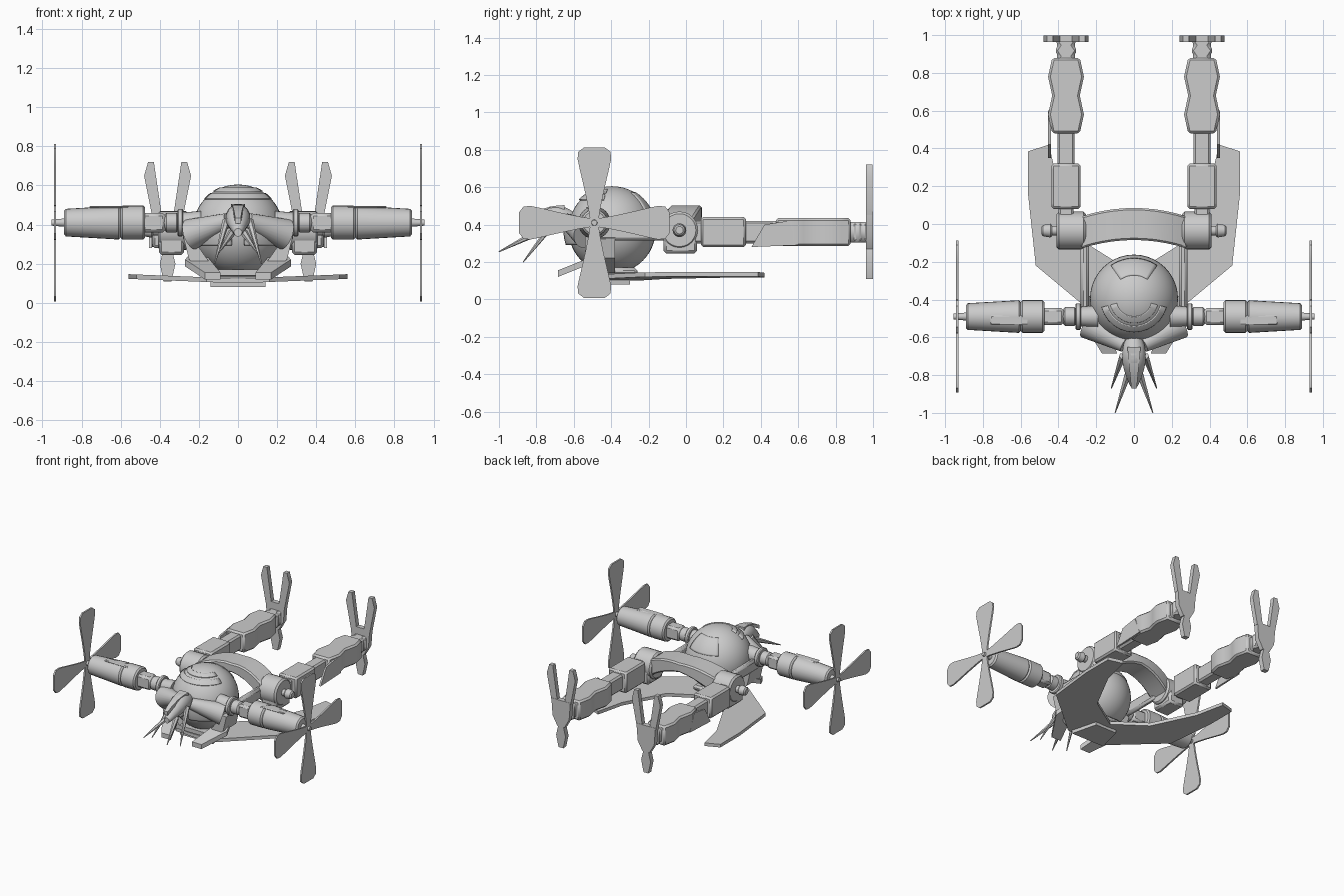
import bpy, bmesh
from math import sin, cos, pi, radians
from mathutils import Vector, Matrix

old = bpy.data.objects.get("Cube")
if old:
    bpy.data.objects.remove(old, do_unlink=True)

GREY = (.6, .6, .6, 1)
grey = bpy.data.materials.new("plain grey")
grey.use_nodes = True
grey.diffuse_color = GREY
grey.node_tree.nodes["Principled BSDF"].inputs["Base Color"].default_value = GREY

# Main anchor points, on the model's left where parts are paired
BODY, BODY_RADIUS = Vector((0, -.395, .372)), .233
ENGINE = Vector((0, -.49, .41))
HIP = Vector((0, -.035, .37))
LIMB = Vector((.36, 0, .36))
HAND_BACK = .963


def finish(name, bm, paired=True, bevel=0):
    """Turn a bmesh into a smooth-shaded object, mirrored when paired."""
    bmesh.ops.recalc_face_normals(bm, faces=bm.faces)
    mesh = bpy.data.meshes.new(name)
    bm.to_mesh(mesh)
    bm.free()
    mesh.materials.append(grey)
    ob = bpy.data.objects.new(name, mesh)
    bpy.context.collection.objects.link(ob)
    bpy.ops.object.select_all(action='DESELECT')
    ob.select_set(True)
    bpy.context.view_layer.objects.active = ob
    bpy.ops.object.shade_smooth_by_angle(angle=radians(35))
    if bevel:
        mod = ob.modifiers.new("Bevel", 'BEVEL')
        mod.width = bevel
        mod.limit_method = 'ANGLE'
        mod.angle_limit = radians(50)
    if paired:
        ob.modifiers.new("Mirror", 'MIRROR').use_mirror_merge = False
    return ob


def tube(name, start, end, start_radius, end_radius, sides=24, bevel=0):
    """Tapered cylinder between two points."""
    start, end = Vector(start), Vector(end)
    along = end - start
    turn = along.to_track_quat('Z', 'Y').to_matrix().to_4x4()
    bm = bmesh.new()
    bmesh.ops.create_cone(bm, cap_ends=True, segments=sides, radius1=start_radius,
                          radius2=end_radius, depth=along.length,
                          matrix=Matrix.Translation((start + end) / 2) @ turn)
    finish(name, bm, True, bevel)


def spindle(name, hub, inner, outer, inner_radius, outer_radius, bevel=0):
    """Tube running sideways through a hub."""
    tube(name, hub + Vector((inner, 0, 0)), hub + Vector((outer, 0, 0)),
         inner_radius, outer_radius, bevel=bevel)


def box(name, centre, size, paired=True):
    """Block with bevelled edges."""
    bm = bmesh.new()
    bmesh.ops.create_cube(bm, matrix=Matrix.Translation(centre) @ Matrix.Diagonal((*size, 1)))
    finish(name, bm, paired, .015)


def loft(name, axis, rule, steps, sides, paired=True, bevel=0):
    """Skin elliptical or square rings; rule(t) gives a centre and half sizes."""
    bm = bmesh.new()
    rings = []
    for step in range(steps + 1):
        centre, wide, high = rule(step / steps)
        ring = []
        for k in range(sides):
            angle = 2 * pi * (k + .5) / sides
            a, b = wide * cos(angle), high * sin(angle)
            ring.append(bm.verts.new(Vector(centre) + Vector((a, 0, b) if axis == 'y' else (0, a, b))))
        rings.append(ring)
    for near, far in zip(rings, rings[1:]):
        for k in range(sides):
            j = (k + 1) % sides
            bm.faces.new((near[k], near[j], far[j], far[k]))
    bm.faces.new(rings[0])
    bm.faces.new(rings[-1])
    finish(name, bm, paired, bevel)


def prism(name, outline, place, push, paired=True):
    """Place a flat outline in space and extrude it."""
    bm = bmesh.new()
    face = bm.faces.new([bm.verts.new(place(a, b)) for a, b in outline])
    made = bmesh.ops.extrude_face_region(bm, geom=[face])["geom"]
    moved = [v for v in made if isinstance(v, bmesh.types.BMVert)]
    bmesh.ops.translate(bm, vec=push, verts=moved)
    finish(name, bm, paired)


def both_sides(points):
    """Complete a symmetrical outline from its right half."""
    return points + [(-a, b) for a, b in reversed(points)]


def shell(name, turn_from, turn_to, low, high, lift, paired=False):
    """Raised patch on the round body, in degrees from the front and the equator."""
    steps = 12
    bm = bmesh.new()
    bmesh.ops.create_grid(bm, x_segments=steps, y_segments=steps, size=.5)
    for v in bm.verts:
        turn = radians(turn_from + (turn_to - turn_from) * (v.co.x + .5))
        rise = radians(low + (high - low) * (v.co.y + .5))
        out = Vector((sin(turn) * cos(rise), -cos(turn) * cos(rise), sin(rise)))
        v.co = BODY + out * (BODY_RADIUS + lift)
    mod = finish(name, bm, paired).modifiers.new("Solidify", 'SOLIDIFY')
    mod.thickness = lift + .01


# Round body with raised panels
bm = bmesh.new()
bmesh.ops.create_uvsphere(bm, u_segments=40, v_segments=24, radius=BODY_RADIUS,
                          matrix=Matrix.Translation(BODY))
finish("round_body", bm, False)
shell("front_crest", -75, 75, 42, 52, .007)
shell("upper_crest", -75, 75, 57, 66, .006)
shell("rear_hatch", 145, 215, 25, 58, .004)
shell("cheek_cowl", 8, 62, -18, 12, .03, True)
tube("cheek_tube", (.24, -.53, .35), (.05, -.64, .42), .08, .04)


# Head with pointed feelers
def head_shape(t):
    swell = sin(pi * (.25 + .65 * t))
    return (0, -.6 - .26 * t, .42 + .04 * sin(pi * t) - .06 * t), .065 * swell, .07 * swell


loft("head", 'y', head_shape, 6, 12, False)
loft("head_brow", 'y', lambda t: ((0, -.65 - .22 * t, .49 - .07 * t * t), .05 - .03 * t, .02),
     4, 4, False)
tube("long_feeler", (.03, -.79, .36), (.1, -1, .255), .02, .003, 6)
tube("short_feeler", (.06, -.7, .42), (.12, -.87, .2), .02, .003, 6)

# Side engines
spindle("shoulder_socket", ENGINE, .19, .3, .06, .05)
spindle("shoulder_ring", ENGINE, .28, .31, .07, .07, .006)
spindle("shoulder_ball", ENGINE, .3, .38, .05, .05, .015)
box("shoulder_block", ENGINE + Vector((.43, 0, 0)), (.12, .09, .1))
spindle("engine_cowling", ENGINE, .475, .6, .087, .087, .01)
spindle("engine_nose", ENGINE, .6, .89, .087, .07, .01)
spindle("propeller_shaft", ENGINE, .88, .955, .022, .015)
box("engine_hatch", ENGINE + Vector((.66, -.02, .08)), (.2, .05, .01))

# Four-bladed propellers, broad towards rounded tips
half_blade = []
for k in range(8):
    t = sin(pi / 2 * k / 8)
    half_blade.append(((.02 + .09 * t ** 1.2) * (1 - t ** 16) ** .5, .41 * t))
for quarter in range(4):
    spin = Matrix.Rotation(quarter * pi / 2, 3, 'X')
    prism("propeller_blade", both_sides(half_blade),
          lambda a, b: ENGINE + Vector((.93, 0, 0)) + spin @ Vector((0, a, b)), (.012, 0, 0))


# Carrying frame around the body
def arch_shape(t):
    x = 2 * t - 1
    return (.28 * x, -.045 * x * x, .465 - .09 * x * x), .12, .05 + .04 * abs(x)


loft("rear_arch", 'x', arch_shape, 10, 4, False, .01)
box("side_rail", (.26, -.28, .36), (.045, .42, .09))
prism("cradle_strut", [(.28, .34), (.24, .34), (.12, .17), (0, .17), (0, .14), (.14, .14), (.25, .22)],
      lambda a, b: (a, -.54, b), (0, .16, 0))
box("body_pedestal", (0, -.39, .15), (.26, .26, .04), False)

# Swept wing plates, keel and front flaps
prism("wing_plate", [(0, -.52), (.16, -.52), (.28, -.42), (.52, -.22), (.56, .15), (.56, .385),
                     (.45, .42), (.4, .2), (.24, -.11), (0, -.26)],
      lambda a, b: (a, b, .1 + .04 * a), (0, 0, .024))
prism("keel_plate", both_sides([(.14, -.5), (.09, -.3)]), lambda a, b: (a, b, .08), (0, 0, .03), False)
prism("front_flap", [(.09, -.685), (.17, -.685), (.27, -.52), (.24, -.43), (.15, -.5)],
      lambda a, b: (a, b, .12 + .4 * (b + .685)), (0, 0, .035))

# Hips
spindle("hip_drum", HIP, .255, .41, .1, .1, .012)
spindle("hip_pin", HIP, .4, .44, .025, .025)
spindle("hip_knob", HIP, .435, .49, .038, .028, .008)
box("hip_block", (.34, -.03, .31), (.13, .18, .13))


# Rear limbs
def limb(name, front, back, half_width, half_height, wave=0):
    def shape(t):
        swell = 1 - wave * cos(4 * pi * t)
        middle = LIMB + Vector((0, front + (back - front) * t, 0))
        return middle, half_width * swell * 2 ** .5, half_height * 2 ** .5
    loft(name, 'y', shape, 8, 4, True, .012)


limb("hip_link", 0, .12, .04, .06)
limb("upper_limb", .08, .32, .077, .08)
limb("knee_link", .3, .5, .046, .06)
limb("lower_limb", .48, .88, .084, .075, .13)
limb("wrist", .86, .975, .05, .055, -.2)
prism("elbow_fin", [(.35, .28), (.42, .4), (.55, .42), (.6, .29)],
      lambda a, b: (.44, a, b), (.014, 0, 0))

# Forked hands
for side in (-1, 1):
    prism("finger", [(.03, .45), (.08, .45), (.12, .65), (.1, .72), (.07, .72), (.06, .65)],
          lambda a, b: (LIMB.x + side * a, HAND_BACK, b), (0, .034, 0))
for name, half in (("palm", [(.03, .27), (.07, .34), (.08, .47)]),
                   ("thumb", [(.02, .28), (.04, .2), (.02, .11)])):
    prism(name, both_sides(half), lambda a, b: (LIMB.x + a, HAND_BACK, b), (0, .036, 0))
